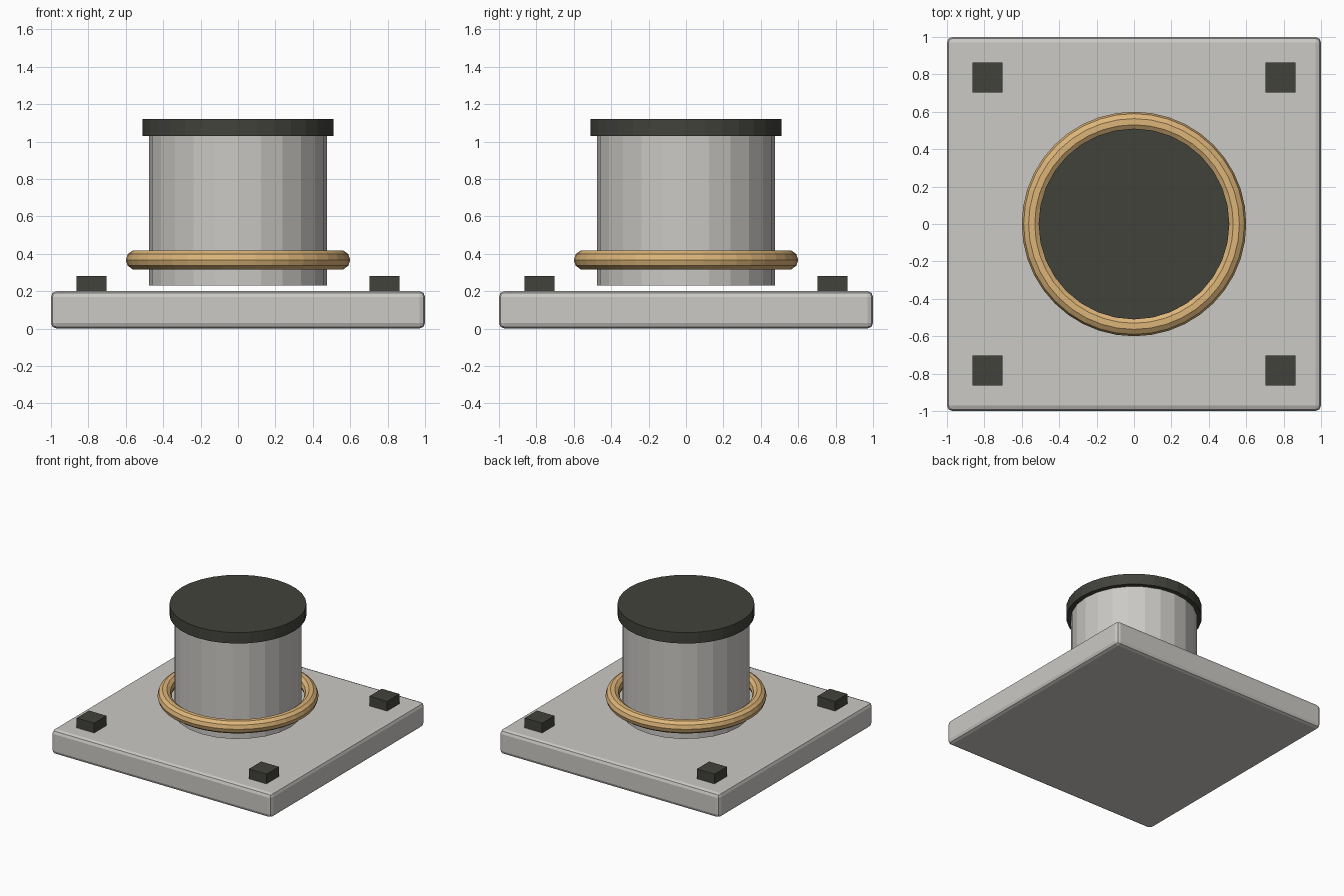
import bpy
import math

if "Cube" in bpy.data.objects:
    bpy.data.objects.remove(bpy.data.objects["Cube"])


def material(name, rgb):
    m = bpy.data.materials.new(name)
    m.diffuse_color = (*rgb, 1.0)
    m.use_nodes = True
    m.node_tree.nodes["Principled BSDF"].inputs["Base Color"].default_value = m.diffuse_color
    return m


steel = material("light grey", (0.60, 0.585, 0.56))
dark = material("dark charcoal", (0.055, 0.055, 0.046))
tan = material("warm tan", (0.72, 0.46, 0.19))


def finish(name, mat):
    ob = bpy.context.object
    ob.name = name
    ob.data.materials.append(mat)
    return ob


def box(name, mat, centre, size):
    bpy.ops.mesh.primitive_cube_add(size=1, location=centre)
    ob = finish(name, mat)
    ob.scale = size
    bpy.ops.object.transform_apply(location=False, rotation=False, scale=True)
    return ob


def drum(name, mat, radius, z0, z1, sides):
    bpy.ops.mesh.primitive_cylinder_add(vertices=sides, radius=radius, depth=z1 - z0,
                                        location=(0, 0, (z0 + z1) / 2))
    return finish(name, mat)


# Base plate with softened edges
plate = box("base_plate", steel, (0, 0, 0.1), (2, 2, 0.2))
bevel = plate.modifiers.new("bevel", 'BEVEL')
bevel.width = 0.03
bevel.segments = 2

# Column hovering just above the plate, and its cap
drum("column", steel, 0.475, 0.23, 1.03, 24)
drum("cap", dark, 0.51, 1.03, 1.12, 32)

# Ring around the column
bpy.ops.mesh.primitive_torus_add(major_radius=0.547, minor_radius=0.053, major_segments=40,
                                 minor_segments=10, location=(0, 0, 0.367))
finish("ring", tan)

# Corner blocks
for sx in (-1, 1):
    for sy in (-1, 1):
        box("corner_block", dark, (sx * 0.783, sy * 0.783, 0.24), (0.16, 0.16, 0.08))
